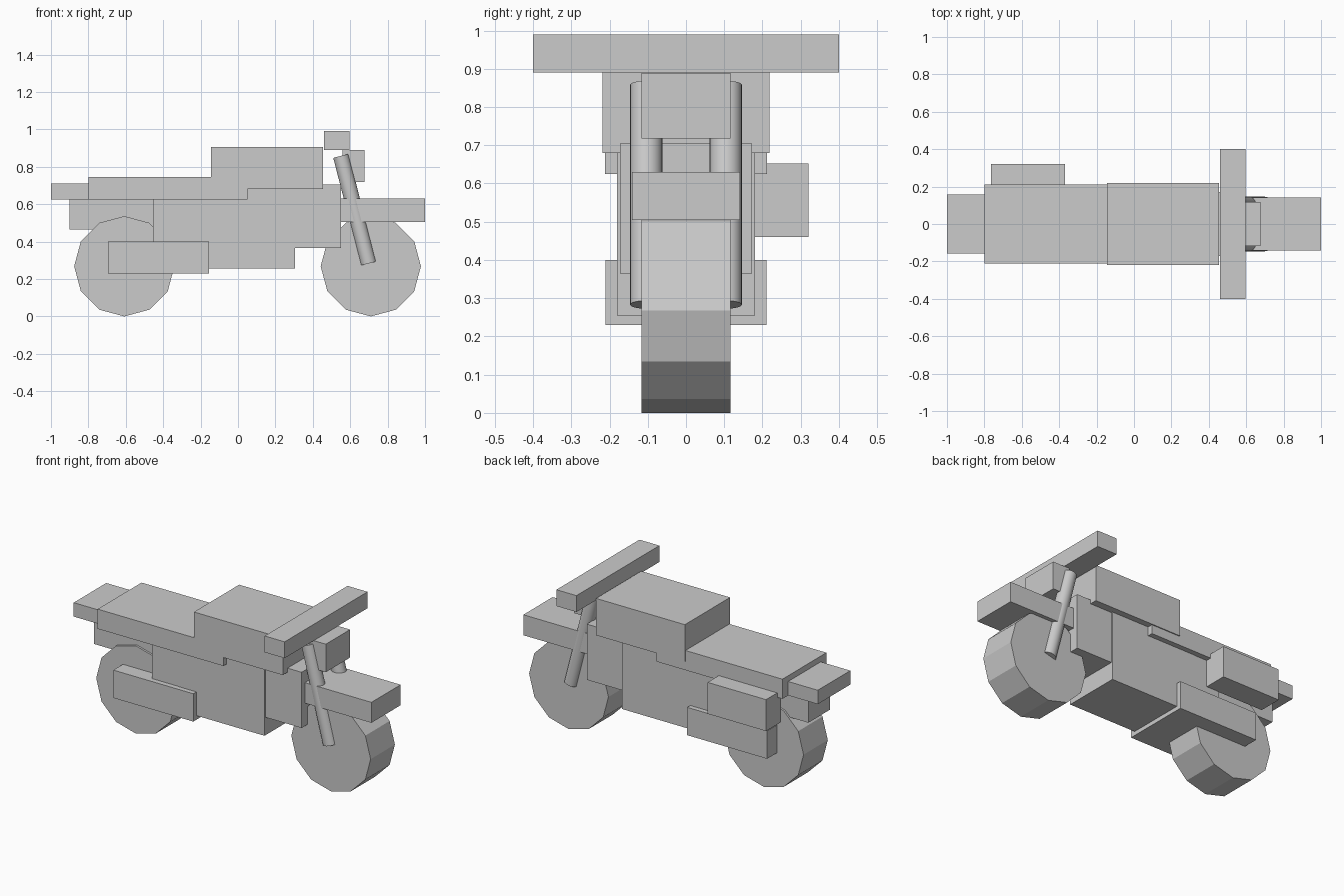
import bpy
import math
from mathutils import Vector

if "Cube" in bpy.data.objects:
    bpy.data.objects.remove(bpy.data.objects["Cube"])

grey = bpy.data.materials.new("plain_grey")
grey.diffuse_color = (0.6, 0.6, 0.6, 1.0)
grey.use_nodes = True
grey.node_tree.nodes["Principled BSDF"].inputs["Base Color"].default_value = grey.diffuse_color


def finish(name):
    ob = bpy.context.object
    ob.name = name
    ob.data.materials.append(grey)
    return ob


def box(name, x0, x1, y0, y1, z0, z1):
    bpy.ops.mesh.primitive_cube_add(
        size=1, location=((x0 + x1) / 2, (y0 + y1) / 2, (z0 + z1) / 2))
    ob = finish(name)
    ob.scale = (x1 - x0, y1 - y0, z1 - z0)
    bpy.ops.object.transform_apply(location=False, rotation=False, scale=True)


def wide_box(name, x0, x1, half, z0, z1):
    box(name, x0, x1, -half, half, z0, z1)


def wheel(name, x):
    # twelve flat sides, one corner touching the ground
    bpy.ops.mesh.primitive_cylinder_add(
        vertices=12, radius=0.268, depth=0.234,
        location=(x, 0, 0.268), rotation=(math.pi / 2, 0, 0))
    finish(name)


def rod(name, a, b, radius):
    a, b = Vector(a), Vector(b)
    bpy.ops.mesh.primitive_cylinder_add(
        vertices=32, radius=radius, depth=(b - a).length, location=(a + b) / 2)
    ob = finish(name)
    ob.rotation_euler = (b - a).to_track_quat('Z', 'Y').to_euler()
    bpy.ops.object.shade_smooth_by_angle(angle=math.radians(40))


# Wheels
wheel("rear_wheel", -0.608)
wheel("front_wheel", 0.71)

# Engine block and frame
wide_box("engine", -0.28, 0.305, 0.18, 0.255, 0.69)
wide_box("rear_frame", -0.455, -0.28, 0.178, 0.38, 0.63)
wide_box("radiator", 0.30, 0.55, 0.172, 0.365, 0.705)
wide_box("exhaust", -0.695, -0.155, 0.21, 0.23, 0.40)

# Tank, seat and tail
wide_box("fuel_tank", -0.145, 0.455, 0.218, 0.68, 0.905)
wide_box("seat", -0.80, 0.05, 0.212, 0.625, 0.745)
wide_box("tail", -1.0, -0.79, 0.157, 0.625, 0.71)
wide_box("rear_fender", -0.90, -0.45, 0.105, 0.465, 0.626)

# Side case on one flank only
box("side_case", -0.765, -0.37, 0.175, 0.32, 0.46, 0.652)

# Steering end
wide_box("front_fender", 0.55, 1.0, 0.141, 0.505, 0.63)
wide_box("headlight", 0.56, 0.675, 0.117, 0.718, 0.889)
wide_box("handlebar", 0.46, 0.595, 0.40, 0.89, 0.99)
for side, y in (("right", -0.104), ("left", 0.104)):
    rod("fork_" + side, (0.55, y, 0.858), (0.698, y, 0.283), 0.042)
